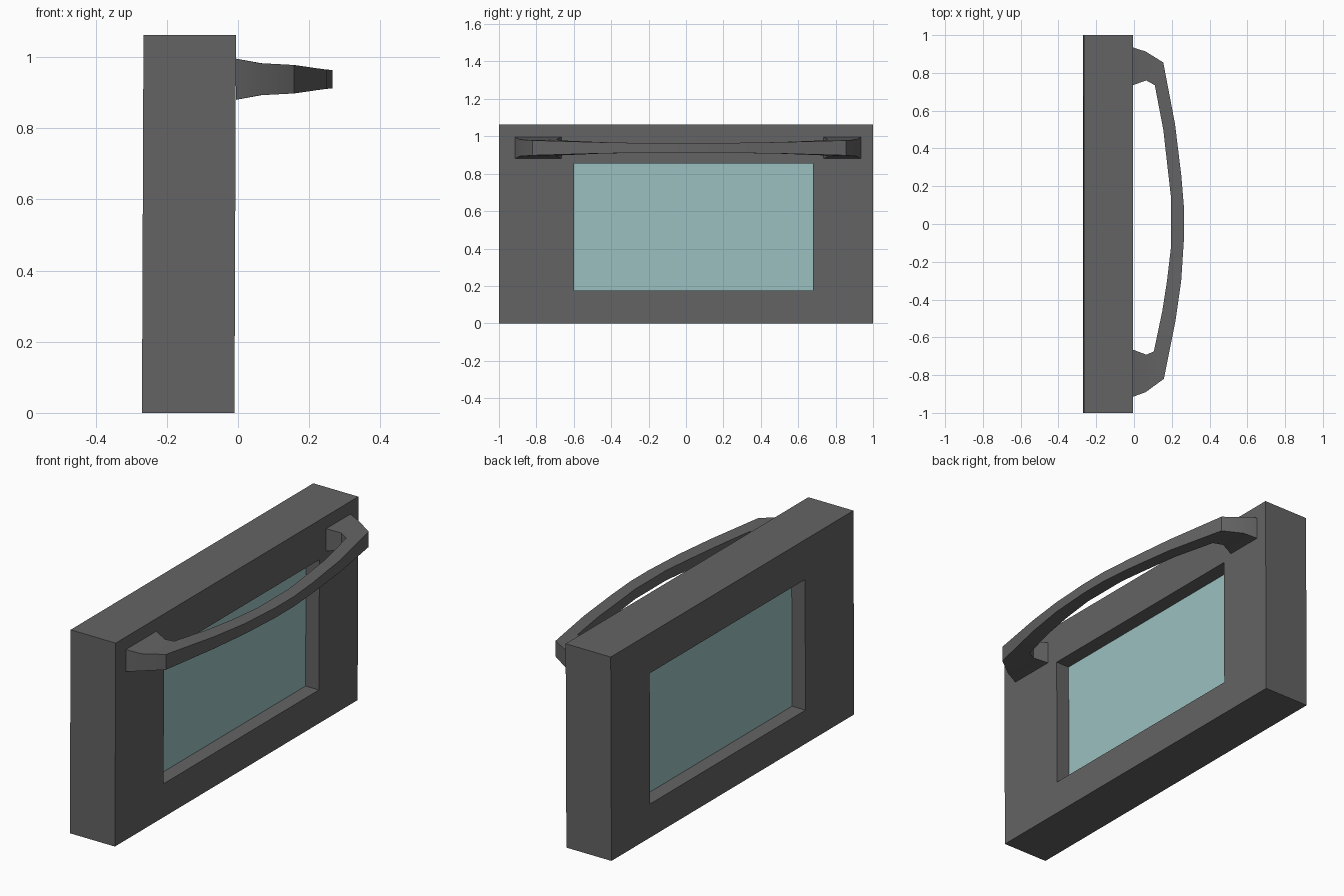
import bpy, bmesh, math

if "Cube" in bpy.data.objects:
    bpy.data.objects.remove(bpy.data.objects["Cube"])


def material(name, rgb):
    m = bpy.data.materials.new(name)
    m.diffuse_color = (*rgb, 1)
    m.use_nodes = True
    m.node_tree.nodes["Principled BSDF"].inputs["Base Color"].default_value = m.diffuse_color
    return m


grey = material("dark_grey", (0.127, 0.127, 0.127))
teal = material("pale_glass", (0.33, 0.53, 0.53))


def make_object(name, bm, mat):
    bmesh.ops.recalc_face_normals(bm, faces=bm.faces[:])
    me = bpy.data.meshes.new(name)
    bm.to_mesh(me)
    bm.free()
    me.materials.append(mat)
    ob = bpy.data.objects.new(name, me)
    bpy.context.collection.objects.link(ob)
    return ob


def lean(x, z):
    # the door leans very slightly forward towards the top
    return x + 0.004 * z


def rect(bm, x, y0, y1, z0, z1):
    return [bm.verts.new((lean(x, z), y, z))
            for y, z in ((y0, z0), (y1, z0), (y1, z1), (y0, z1))]


def bridge(bm, a, b):
    for i in range(4):
        j = (i + 1) % 4
        bm.faces.new((a[i], a[j], b[j], b[i]))


OUTER = (-1, 1, 0, 1.062)
WINDOW = (-0.60, 0.68, 0.175, 0.855)
BACK, FRONT = -0.27, -0.01

# Door frame with a rectangular opening
bm = bmesh.new()
loops = [rect(bm, FRONT, *OUTER), rect(bm, FRONT, *WINDOW),
         rect(bm, BACK, *WINDOW), rect(bm, BACK, *OUTER)]
for i in range(4):
    bridge(bm, loops[i], loops[(i + 1) % 4])
make_object("door_frame", bm, grey)

# Glass set into the opening, recessed on both sides
bm = bmesh.new()
a, b = rect(bm, -0.087, *WINDOW), rect(bm, -0.193, *WINDOW)
bridge(bm, a, b)
bm.faces.new(a)
bm.faces.new(b)
make_object("window_glass", bm, teal)

# Curved handle: outer x, y, inner x, y, half height at each station
stations = [
    (-0.006, 0.935, -0.006, 0.735, 0.058),
    (0.062, 0.913, 0.065, 0.760, 0.045),
    (0.155, 0.855, 0.110, 0.735, 0.040),
    (0.217, 0.530, 0.155, 0.500, 0.031),
    (0.250, 0.260, 0.180, 0.280, 0.027),
    (0.265, 0.080, 0.196, 0.140, 0.026),
    (0.265, -0.070, 0.196, -0.120, 0.026),
    (0.250, -0.300, 0.175, -0.300, 0.027),
    (0.220, -0.510, 0.150, -0.460, 0.031),
    (0.158, -0.820, 0.105, -0.675, 0.040),
    (0.062, -0.890, 0.065, -0.692, 0.045),
    (-0.006, -0.915, -0.006, -0.665, 0.058),
]
MID = 0.938
bm = bmesh.new()
rings = [[bm.verts.new(p) for p in ((ox, oy, MID - h), (ox, oy, MID + h),
                                    (ix, iy, MID + h), (ix, iy, MID - h))]
         for ox, oy, ix, iy, h in stations]
for r, s in zip(rings, rings[1:]):
    bridge(bm, r, s)
bm.faces.new(rings[0])
bm.faces.new(rings[-1])
handle = make_object("handle", bm, grey)
bpy.context.view_layer.objects.active = handle
handle.select_set(True)
bpy.ops.object.shade_smooth_by_angle(angle=math.radians(30))
